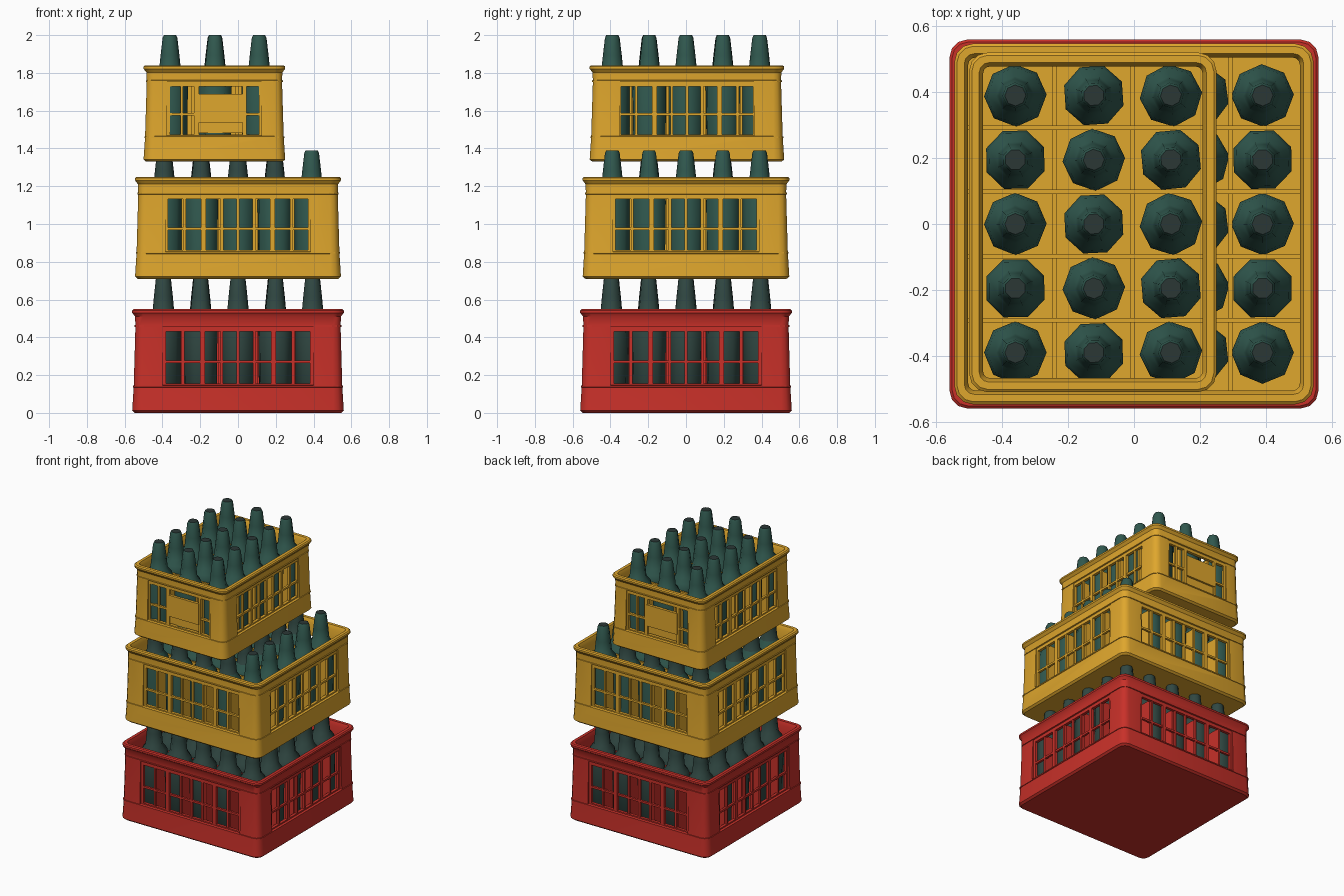
import bpy, bmesh, math
from mathutils import Matrix

if "Cube" in bpy.data.objects:
    bpy.data.objects.remove(bpy.data.objects["Cube"])


def material(name, rgb):
    m = bpy.data.materials.new(name)
    m.diffuse_color = (*rgb, 1)
    m.use_nodes = True
    m.node_tree.nodes["Principled BSDF"].inputs["Base Color"].default_value = m.diffuse_color
    return m


RED = material("crate red", (0.58, 0.03, 0.022))
YELLOW = material("crate yellow", (0.74, 0.385, 0.026))
GREEN = material("bottle green", (0.03, 0.098, 0.077))
DULL = material("dull bottle green", (0.03, 0.064, 0.055))
CAP = material("dark cap", (0.024, 0.038, 0.036))


def new_object(name, bm, *mats):
    bmesh.ops.recalc_face_normals(bm, faces=bm.faces)
    me = bpy.data.meshes.new(name)
    bm.to_mesh(me)
    bm.free()
    for m in mats:
        me.materials.append(m)
    ob = bpy.data.objects.new(name, me)
    bpy.context.collection.objects.link(ob)
    return ob


def smooth(ob, angle):
    bpy.ops.object.select_all(action='DESELECT')
    ob.select_set(True)
    bpy.context.view_layer.objects.active = ob
    bpy.ops.object.shade_smooth_by_angle(angle=math.radians(angle))


def add_box(bm, center, size, mat=Matrix()):
    bmesh.ops.create_cube(bm, size=1, matrix=mat @ Matrix.Translation(center)
                          @ Matrix.Diagonal((*size, 1)))


def loft(bm, rings):
    """Skin closed rings of points and cap both ends."""
    rows = [[bm.verts.new(p) for p in r] for r in rings]
    n = len(rows[0])
    for a, b in zip(rows, rows[1:]):
        for i in range(n):
            bm.faces.new((a[i], a[(i + 1) % n], b[(i + 1) % n], b[i]))
    bm.faces.new(rows[0])
    return bm.faces.new(rows[-1])


def rounded_rect(hx, hy, r, z):
    pts = []
    for k, (sx, sy) in enumerate(((1, 1), (-1, 1), (-1, -1), (1, -1))):
        for j in range(4):
            a = math.radians(90 * k + 30 * j)
            pts.append((sx * (hx - r) + r * math.cos(a),
                        sy * (hy - r) + r * math.sin(a), z))
    return pts


# Crate wall section: offset from the half width, height (for a 0.55 tall crate)
SECTION = [(-.014, 0), (0, .012), (-.008, .14), (-.017, .46), (-.015, .51), (0, .53),
           (0, .543), (-.008, .55), (-.03, .55), (-.042, .525), (-.042, .068)]
# Window spans as a fraction of the half width, with the number of panes
WINDOWS = [(-.68, -.36, 2), (-.31, .31, 4), (.36, .68, 2)]
# Short face of the small crate: side windows plus a wide one holding a plate
PLATE_WINDOWS = [(-.63, -.29, 2), (-.22, .40, 1), (.45, .63, 1)]
Z0, Z1, ZBAR = .155, .43, .27


def build_crate(name, color, cx, cy, z, hx, hy, h, xs, ys, plate=False):
    s = h / .55
    place = Matrix.Translation((cx, cy, z))
    bm = bmesh.new()
    loft(bm, [rounded_rect(hx + o, hy + o, .055 + o * .8, zz * s) for o, zz in SECTION])
    shell = new_object(name + "_shell", bm, color)

    recess, cuts, lattice = bmesh.new(), bmesh.new(), bmesh.new()
    for k in range(4):
        rot = Matrix.Rotation(math.radians(90 * k), 4, 'Z')
        hu, hd = (hx, hy) if k % 2 == 0 else (hy, hx)
        special = plate and k % 2 == 0
        wide = hu - (.125 if special else .16)
        # shallow panel between the corner posts
        add_box(recess, (0, -hd - .029, .3 * s), (wide * 2, .1, .32 * s), rot)
        for a, b, panes in PLATE_WINDOWS if special else WINDOWS:
            a, b = a * hu, b * hu
            mid = (a + b) / 2
            add_box(cuts, (mid, -hd + .03, (Z0 + Z1) / 2 * s),
                    (b - a, .12, (Z1 - Z0) * s), rot)
            # window bars
            add_box(lattice, (mid, -hd + .031, ZBAR * s), (b - a + .01, .016, .014), rot)
            for i in range(1, panes):
                add_box(lattice, (a + (b - a) * i / panes, -hd + .031, (Z0 + Z1) / 2 * s),
                        (.014, .016, (Z1 - Z0) * s + .01), rot)
            if special and panes == 1 and b - a > .15:
                # blank plate in the wide window, with a sill below it
                add_box(lattice, (mid, -hd + .026, .305 * s),
                        (b - a + .01, .02, .165 * s), rot)
                add_box(lattice, (mid, -hd + .036, .20 * s), (b - a + .01, .012, .07), rot)

    cutters = []
    for label, b in (("recess_cutter", recess), ("window_cutter", cuts)):
        c = new_object(label, b)
        c.hide_render = True
        mod = shell.modifiers.new(label, 'BOOLEAN')
        mod.operation, mod.solver, mod.object = 'DIFFERENCE', 'EXACT', c
        cutters.append(c)
    bpy.context.view_layer.update()
    cut = bpy.data.meshes.new_from_object(
        shell.evaluated_get(bpy.context.evaluated_depsgraph_get()))
    shell.modifiers.clear()
    shell.data = cut
    for c in cutters:
        bpy.data.objects.remove(c)
    cut.materials.clear()
    cut.materials.append(color)
    for p in cut.polygons:
        p.material_index = 0
    smooth(shell, 35)
    bars = new_object(name + "_window_bars", lattice, color)

    # dividers between the bottles
    bm = bmesh.new()
    for a, b in zip(xs, xs[1:]):
        add_box(bm, ((a + b) / 2 - cx, 0, .245 * s), (.014, 2 * hy - .08, .39 * s))
    for a, b in zip(ys, ys[1:]):
        add_box(bm, (0, (a + b) / 2 - cy, .25 * s), (2 * hx - .08, .014, .39 * s))
    dividers = new_object(name + "_dividers", bm, color)

    # slim raised bands above and below the corner posts
    bm = bmesh.new()
    for zz, o in ((.14, -.006), (.46, -.014)):
        loft(bm, [rounded_rect(hx + o + d, hy + o + d, .05, (zz + e) * s)
                  for d, e in ((-.012, -.008), (.002, -.004), (.002, .004), (-.012, .008))])
    bmesh.ops.delete(bm, geom=[f for f in bm.faces if len(f.verts) > 4],
                     context='FACES_ONLY')
    bands = new_object(name + "_bands", bm, color)
    for ob in (shell, bars, dividers, bands):
        ob.matrix_world = place


def bottle_mesh(name, height, body, neck):
    """Eight-sided bottle with a flat shoulder and a long tapering neck."""
    profile = [(.07, 0), (.09, .015), (.095, .39), (.086, .435), (.058, .47),
               (.05, .55), (.039, .645), (.032, .66)]
    bm = bmesh.new()
    f = height / .66
    top = loft(bm, [[(r * math.cos(math.tau * i / 8), r * math.sin(math.tau * i / 8), z * f)
                     for i in range(8)] for r, z in profile])
    for face in bm.faces:
        if face.calc_center_median().z > .48 * f:
            face.material_index = 2
    top.material_index = 1
    ob = new_object(name, bm, body, CAP, neck)
    smooth(ob, 50)
    return ob


def fill(name, xs, ys, z, height, body, neck):
    first = bottle_mesh(name, height, body, neck)
    for i, x in enumerate(xs):
        for j, y in enumerate(ys):
            ob = first
            if i or j:
                ob = bpy.data.objects.new(name, first.data)
                bpy.context.collection.objects.link(ob)
            ob.location = (x, y, z)
            ob.rotation_euler.z = .4 * (i * 5 + j)


ROW = [-.39, -.195, 0, .195, .39]
WIDE = [-.395, -.198, 0, .198, .395]
THREE = [-.36, -.122, .112]

build_crate("lower_crate", RED, 0, 0, 0, .56, .56, .55, WIDE, WIDE)
fill("lower_bottle", WIDE, WIDE, .025, .71, DULL, DULL)

build_crate("middle_crate", YELLOW, 0, 0, .71, .545, .547, .54, ROW, ROW)
fill("covered_bottle", ROW[:4], ROW, .735, .655, GREEN, DULL)
fill("middle_bottle", ROW[4:], ROW, .735, .655, GREEN, GREEN)

build_crate("upper_crate", YELLOW, -.125, .005, 1.33, .375, .515, .51, THREE, ROW, plate=True)
fill("upper_bottle", THREE, ROW, 1.353, .647, GREEN, GREEN)
